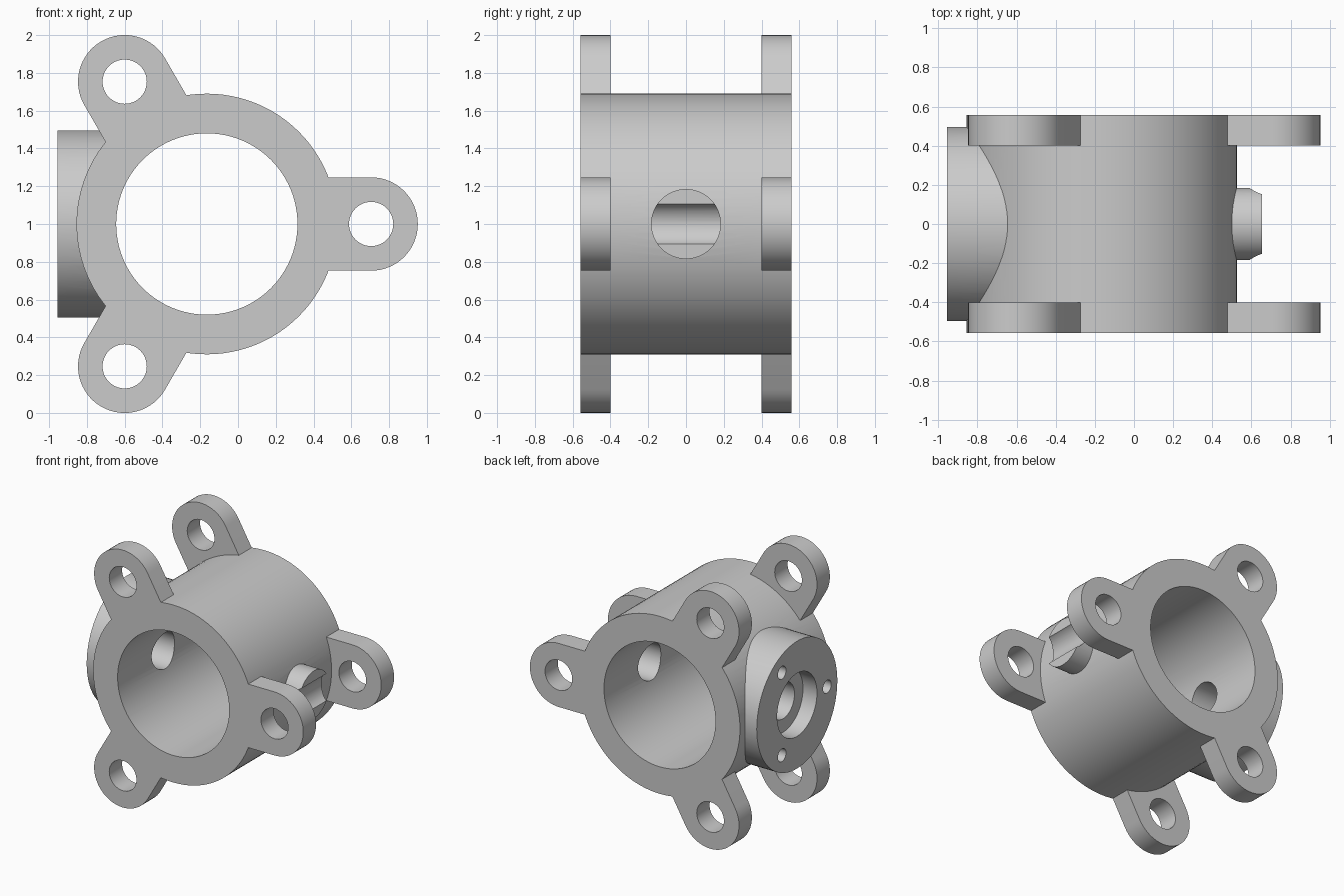
import bpy, bmesh
from math import radians, sin, cos, pi
from mathutils import Vector

if "Cube" in bpy.data.objects:
    bpy.data.objects.remove(bpy.data.objects["Cube"])

CX, CZ = -0.165, 1.0          # main bore axis (runs along y)
HALF = 0.558                  # half length of the body
EAR_DIST, EAR_R, EAR_T = 0.87, 0.247, 0.158


def prism(name, outline, direction):
    """Extrude a closed outline of 3D points along a vector."""
    bm = bmesh.new()
    face = bm.faces.new([bm.verts.new(p) for p in outline])
    ext = bmesh.ops.extrude_face_region(bm, geom=[face])
    moved = [v for v in ext["geom"] if isinstance(v, bmesh.types.BMVert)]
    bmesh.ops.translate(bm, verts=moved, vec=direction)
    bmesh.ops.recalc_face_normals(bm, faces=bm.faces)
    mesh = bpy.data.meshes.new(name)
    bm.to_mesh(mesh)
    bm.free()
    obj = bpy.data.objects.new(name, mesh)
    bpy.context.collection.objects.link(obj)
    return obj


def cyl_y(name, x, z, r, y0, y1, n=96):
    ring = [(x + r * cos(2 * pi * i / n), y0, z + r * sin(2 * pi * i / n)) for i in range(n)]
    return prism(name, ring, (0, y1 - y0, 0))


def cyl_x(name, y, z, r, x0, x1, n=64):
    ring = [(x0, y + r * cos(2 * pi * i / n), z + r * sin(2 * pi * i / n)) for i in range(n)]
    return prism(name, ring, (x1 - x0, 0, 0))


def ear(name, angle, y0):
    """Lug with a rounded end, pointing outward from the bore axis."""
    out = Vector((cos(angle), 0, sin(angle)))
    side = Vector((-sin(angle), 0, cos(angle)))
    base = Vector((CX, y0, CZ))
    pts = [base + out * 0.56 - side * EAR_R]
    for i in range(33):
        t = -pi / 2 + pi * i / 32
        pts.append(base + out * (EAR_DIST + EAR_R * cos(t)) + side * EAR_R * sin(t))
    pts.append(base + out * 0.56 + side * EAR_R)
    return prism(name, pts, (0, EAR_T, 0))


def combine(target, part, operation):
    mod = target.modifiers.new(part.name, 'BOOLEAN')
    mod.operation, mod.solver, mod.object = operation, 'EXACT', part
    bpy.context.view_layer.objects.active = target
    bpy.ops.object.modifier_apply(modifier=mod.name)
    bpy.data.objects.remove(part)


# main barrel
housing = cyl_y("housing", CX, CZ, 0.69, -HALF, HALF)

# flange boss on the left, blind stub on the right
solids = [cyl_x("flange_boss", 0, CZ, 0.495, -0.955, -0.4, 96),
          cyl_x("side_stub", 0, CZ, 0.185, 0.655, 0.4)]
cutters = [cyl_y("main_bore", CX, CZ, 0.48, -1, 1)]

# three mounting ears at each end, with their bolt holes
for k in range(3):
    a = radians(120 * k)
    for y0 in (-HALF, HALF - EAR_T):
        solids.append(ear("mounting_ear", a, y0))
    cutters.append(cyl_y("ear_hole", CX + EAR_DIST * cos(a), CZ + EAR_DIST * sin(a),
                         0.117, -1, 1, 48))

# port through the flange with a counterbore, and the blind port in the stub
cutters += [cyl_x("counterbore", 0, CZ, 0.245, -1.1, -0.835),
            cyl_x("flange_port", 0, CZ, 0.14, -1.1, -0.3),
            cyl_x("stub_port", 0, CZ, 0.14, 0.0, 0.54)]

# three small screw holes in the flange face
for k in range(3):
    a = radians(60 + 120 * k)
    cutters.append(cyl_x("screw_hole", 0.37 * cos(a), CZ + 0.37 * sin(a), 0.05, -1.1, -0.83, 32))

for s in solids:
    combine(housing, s, 'UNION')
for c in cutters:
    combine(housing, c, 'DIFFERENCE')

bpy.ops.object.select_all(action='DESELECT')
housing.select_set(True)
bpy.context.view_layer.objects.active = housing
bpy.ops.object.shade_smooth_by_angle(angle=radians(30))
